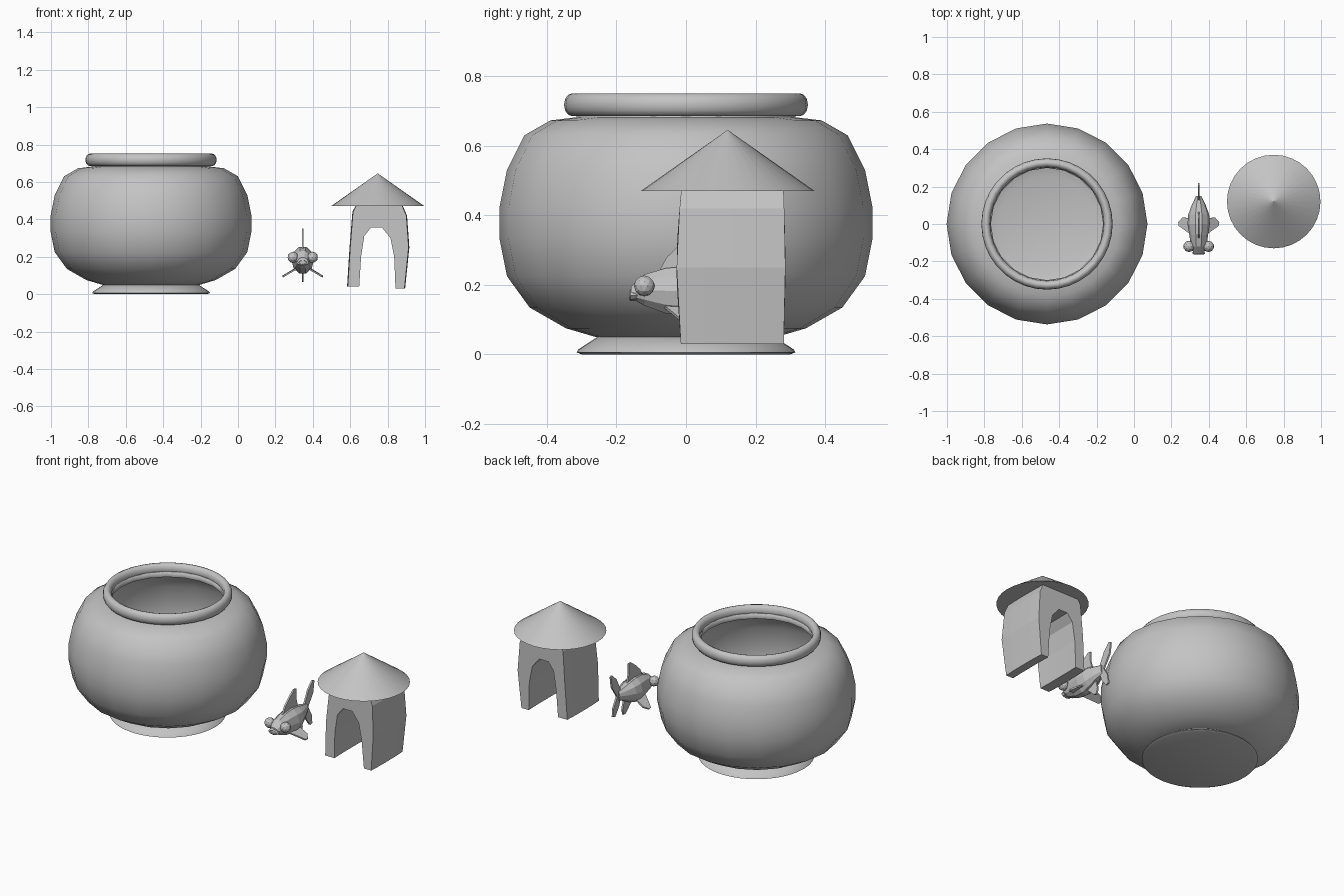
import bpy, bmesh, math
from math import cos, sin, pi, radians

cube = bpy.data.objects.get("Cube")
if cube:
    bpy.data.objects.remove(cube, do_unlink=True)

GREY = (0.55, 0.55, 0.55, 1)
mat = bpy.data.materials.new("plain grey")
mat.use_nodes = True
mat.diffuse_color = GREY
mat.node_tree.nodes["Principled BSDF"].inputs["Base Color"].default_value = GREY


def finish(name, bm, smooth=None):
    bmesh.ops.recalc_face_normals(bm, faces=bm.faces)
    mesh = bpy.data.meshes.new(name)
    bm.to_mesh(mesh)
    bm.free()
    mesh.materials.append(mat)
    obj = bpy.data.objects.new(name, mesh)
    bpy.context.collection.objects.link(obj)
    if smooth:
        bpy.ops.object.select_all(action='DESELECT')
        obj.select_set(True)
        bpy.context.view_layer.objects.active = obj
        bpy.ops.object.shade_smooth_by_angle(angle=radians(smooth))
    return obj


def loft(bm, rings, cap_start=False, cap_end=False, loop=False):
    """Skin between closed rings of points."""
    rows = [[bm.verts.new(p) for p in ring] for ring in rings]
    pairs = list(zip(rows, rows[1:]))
    if loop:
        pairs.append((rows[-1], rows[0]))
    for a, b in pairs:
        for i in range(len(a)):
            j = (i + 1) % len(a)
            bm.faces.new((a[i], a[j], b[j], b[i]))
    if cap_start:
        bm.faces.new(rows[0])
    if cap_end:
        bm.faces.new(rows[-1])


def lathe(name, centre, profile, sides, smooth, **caps):
    """Turn a (radius, height) profile around a vertical axis."""
    cx, cy = centre
    bm = bmesh.new()
    loft(bm, [[(cx + r * cos(2 * pi * i / sides), cy + r * sin(2 * pi * i / sides), z)
               for i in range(sides)] for r, z in profile], **caps)
    return finish(name, bm, smooth)


# Bowl: round shell, rolled rim and flared foot
BOWL = (-0.465, 0)
bowl = lathe("bowl", BOWL,
             [(0.26, 0.05), (0.345, 0.075), (0.45, 0.135), (0.515, 0.225), (0.537, 0.335),
              (0.537, 0.42), (0.515, 0.53), (0.465, 0.63), (0.39, 0.673), (0.315, 0.682),
              (0.31, 0.71)], 20, 50, cap_start=True)
wall = bowl.modifiers.new("glass_thickness", 'SOLIDIFY')
wall.thickness = 0.01
wall.offset = -1

lathe("bowl_rim", BOWL,
      [(0.327 + 0.024 * cos(a * pi / 6), 0.718 + 0.033 * sin(a * pi / 6)) for a in range(12)],
      36, 60, loop=True)
lathe("bowl_foot", BOWL,
      [(0.30, 0), (0.315, 0.006), (0.31, 0.014), (0.255, 0.05)], 40, 40,
      cap_start=True, cap_end=True)

# Hut: conical roof over a rough stone arch
HUT = (0.747, 0.12)
lathe("hut_roof", HUT, [(0.25, 0.47), (0.001, 0.645)], 32, 50, cap_start=True)

arch = [(0.587, 0.04), (0.6, 0.25), (0.615, 0.44), (0.64, 0.49), (0.87, 0.49),
        (0.9, 0.42), (0.912, 0.25), (0.89, 0.03), (0.842, 0.03), (0.835, 0.2),
        (0.815, 0.3), (0.77, 0.355), (0.71, 0.355), (0.675, 0.31), (0.658, 0.2),
        (0.648, 0.04)]
bm = bmesh.new()
rings = []
for step, y in enumerate((-0.012, 0.05, 0.13, 0.21, 0.28)):
    bulge = (1.0, 1.02, 1.025, 1.02, 1.0)[step]
    ring = []
    for x, z in arch:
        lean = 0.0 if 0 < step < 4 else 0.015 * sin(pi * z / 0.49)
        ring.append((0.747 + (x - 0.747) * bulge, y + (-lean if step == 0 else lean * 0.4), z))
    rings.append(ring)
loft(bm, rings, True, True)
finish("hut_arch", bm)

# Fish: faceted body, facing the front
FX = 0.346
sections = [(-0.158, 0.178, 0.026, 0.018), (-0.12, 0.185, 0.042, 0.047),
            (-0.06, 0.183, 0.05, 0.068), (0, 0.182, 0.06, 0.075),
            (0.05, 0.186, 0.056, 0.064), (0.1, 0.192, 0.038, 0.044),
            (0.15, 0.197, 0.014, 0.026)]
bm = bmesh.new()
loft(bm, [[(FX + w * cos(i * pi / 5), y, z + h * sin(i * pi / 5)) for i in range(10)]
          for y, z, w, h in sections], True, True)
finish("fish_body", bm)

# Fish mouth
bm = bmesh.new()
loft(bm, [[(FX + r * cos(i * pi / 4), y, 0.17 + 0.5 * r * sin(i * pi / 4)) for i in range(8)]
          for y, r in ((-0.14, 0.03), (-0.16, 0.034), (-0.164, 0.022), (-0.15, 0.016))],
     False, True)
finish("fish_lips", bm)


def fin(name, outline, offset):
    """Thin plate from an outline, thickened along the offset."""
    bm = bmesh.new()
    loft(bm, [[tuple(c + s * o for c, o in zip(p, offset)) for p in outline]
              for s in (-1, 1)], True, True)
    finish(name, bm)


def upright_fin(name, points):
    fin(name, [(FX, y, z) for y, z in points], (0.005, 0, 0))


upright_fin("dorsal_fin", [(-0.08, 0.235), (-0.055, 0.28), (-0.015, 0.318), (0.03, 0.352),
                           (0.05, 0.35), (0.05, 0.29), (0.07, 0.225)])
upright_fin("tail_upper", [(0.12, 0.19), (0.13, 0.23), (0.165, 0.3), (0.205, 0.34),
                           (0.22, 0.335), (0.21, 0.27), (0.16, 0.195)])
upright_fin("tail_lower", [(0.12, 0.2), (0.16, 0.2), (0.195, 0.14), (0.2, 0.09),
                           (0.18, 0.085), (0.145, 0.13)])
upright_fin("belly_fin", [(0.02, 0.125), (0.09, 0.165), (0.11, 0.1), (0.1, 0.066),
                          (0.08, 0.068)])

# Paired eyes and side fins
for side, label in ((1, "left"), (-1, "right")):
    bm = bmesh.new()
    bmesh.ops.create_icosphere(bm, subdivisions=2, radius=0.03)
    bmesh.ops.translate(bm, verts=bm.verts, vec=(FX + side * 0.052, -0.12, 0.197))
    finish(label + "_eye", bm)
    fin(label + "_side_fin",
        [(FX + side * x, y, z) for x, y, z in
         ((0.035, -0.06, 0.135), (0.07, -0.035, 0.115), (0.105, -0.01, 0.094),
          (0.108, 0.01, 0.094), (0.085, 0.035, 0.108), (0.04, 0.03, 0.135))],
        (side * 0.002, 0, 0.004))
